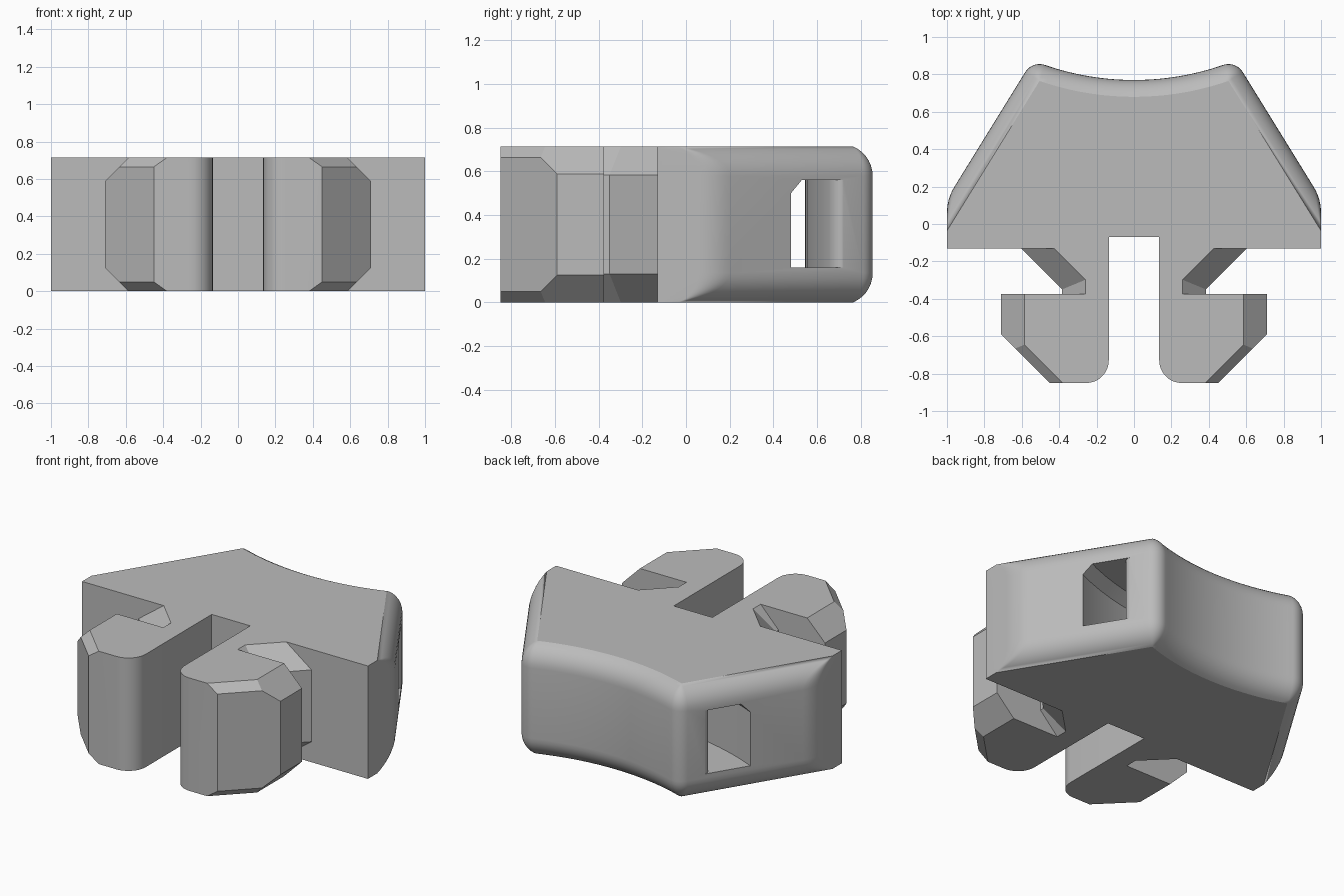
import bpy, bmesh
from math import radians, sin, cos, asin, sqrt
from mathutils import Vector

H = 0.714                      # overall height
NOTCH = 0.135                  # half width of the gap between the prongs

if "Cube" in bpy.data.objects:
    bpy.data.objects.remove(bpy.data.objects["Cube"], do_unlink=True)

grey = bpy.data.materials.new("light grey plastic")
grey.use_nodes = True
grey.diffuse_color = (0.5, 0.5, 0.5, 1)
grey.node_tree.nodes["Principled BSDF"].inputs["Base Color"].default_value = (0.5, 0.5, 0.5, 1)


def loft(levels):
    """Closed solid through (z, outline) levels with equal point counts."""
    bm = bmesh.new()
    rings = [[bm.verts.new((x, y, z)) for x, y in outline] for z, outline in levels]
    for low, high in zip(rings, rings[1:]):
        for i in range(len(low)):
            j = (i + 1) % len(low)
            bm.faces.new((low[i], low[j], high[j], high[i]))
    bm.faces.new(rings[0][::-1])
    bm.faces.new(rings[-1])
    bmesh.ops.remove_doubles(bm, verts=bm.verts, dist=1e-5)
    return bm


def make(name, bm):
    bmesh.ops.recalc_face_normals(bm, faces=bm.faces)
    mesh = bpy.data.meshes.new(name)
    bm.to_mesh(mesh)
    bm.free()
    mesh.materials.append(grey)
    obj = bpy.data.objects.new(name, mesh)
    bpy.context.collection.objects.link(obj)
    return obj


def activate(obj):
    bpy.ops.object.select_all(action='DESELECT')
    obj.select_set(True)
    bpy.context.view_layer.objects.active = obj


def smooth(obj):
    activate(obj)
    bpy.ops.object.shade_smooth_by_angle(angle=radians(20))


def cut(obj, cutter):
    cutter.hide_render = True
    mod = obj.modifiers.new("cut", 'BOOLEAN')
    mod.operation, mod.solver, mod.object = 'DIFFERENCE', 'EXACT', cutter
    activate(obj)
    bpy.ops.object.modifier_apply(modifier=mod.name)
    bpy.data.objects.remove(cutter, do_unlink=True)


def bezier(a, b, c, n):
    a, b, c = Vector(a), Vector(b), Vector(c)
    return [tuple(a * (1 - t) ** 2 + b * 2 * t * (1 - t) + c * t * t)
            for t in (i / n for i in range(n + 1))]


def mirrored(half):
    """Complete a right-hand outline whose last point lies on x = 0."""
    return half + [(-x, y) for x, y in half[-2::-1]]


# Body: slanted sides, concave back, rounded rims
CORNER = Vector((0.505, 0.765))
ARC_Y, ARC_R = 2.223, 1.543
SWING = asin(CORNER.x / ARC_R)
SLANT = radians(31.7)
RIM, RIM_H = 0.09, 0.135


def body_outline(out):
    n = Vector((cos(SLANT), sin(SLANT)))
    y = (n.dot(CORNER) + out - n.x) / n.y
    t = 0.85 * out
    half = [(1, -0.13)]
    half += bezier((1, y - t), (1, y), (1 - t * n.y, y + t * n.x), 6)
    end = radians(90) + SWING
    for i in range(11):
        a = SLANT + (end - SLANT) * i / 10
        half.append((CORNER.x + out * cos(a), CORNER.y + out * sin(a)))
    r = ARC_R - out
    for i in range(1, 15):
        a = SWING * (1 - i / 14)
        half.append((r * sin(a), ARC_Y - r * cos(a)))
    return mirrored(half)


rim_r = (RIM ** 2 + RIM_H ** 2) / (2 * RIM)
lower = []
for k in range(8):
    a = asin(RIM_H / rim_r) * (1 - k / 7)
    lower.append((RIM_H - rim_r * sin(a), RIM - rim_r * (1 - cos(a))))
stack = lower + [(H - z, o) for z, o in reversed(lower)]
body = make("body", loft([(z, body_outline(max(o, 0))) for z, o in stack]))


# Curved strap slot running from side to side, flared at its mouths
def slot_outline(front_r):
    def arc(r, x):
        return (x, ARC_Y - sqrt(r * r - x * x))
    half = [arc(front_r, 0.1 * i) for i in range(10)]
    half += [(1.0, 0.9), (0.7, 0.9)]
    half += bezier((0.625, 0.75), (0.665, 0.69), arc(1.678, 0.60), 6)
    half += [arc(1.678, 0.1 * i) for i in range(5, 0, -1)]
    back = [arc(1.678, 0)]
    return half + back + [(-x, y) for x, y in half[:0:-1]]


slot = make("slot_cutter", loft([(0.16, slot_outline(1.912)),
                                 (0.50, slot_outline(1.912)),
                                 (0.56, slot_outline(1.855))]))
cut(body, slot)

# Gap between the prongs, reaching into the body
gap = [(-NOTCH, -0.5), (NOTCH, -0.5), (NOTCH, -0.07), (-NOTCH, -0.07)]
cut(body, make("gap_cutter", loft([(-0.1, gap), (H + 0.1, gap)])))
smooth(body)


# Prong necks: chamfered stem with a diagonal brace to the body
def neck_outline(s, d):
    x = 0.385 - d
    brace = 0.735 - d * sqrt(2)
    pts = [(NOTCH, -0.375), (x, -0.375), (x, x - brace),
           (brace - 0.13, -0.13), (NOTCH, -0.13)]
    return [(s * px, py) for px, py in pts]


# Prong heads: hooked block, rounded inside, chamfered outside
def head(s):
    pts = [(0.71, -0.375), (NOTCH, -0.375)]
    for i in range(10):
        a = radians(180 + 10 * i)
        pts.append((NOTCH + 0.12 + 0.12 * cos(a), -0.73 + 0.12 * sin(a)))
    pts += [(0.45, -0.85), (0.71, -0.59)]
    outline = [(s * x, y) for x, y in pts]
    bm = loft([(0, outline), (H, outline)])
    for up in (-1, 1):
        z = H if up > 0 else 0
        for point, normal in (((0.585, 0), (1, 0)),
                              ((0.38, -0.85), (sqrt(0.5), -sqrt(0.5)))):
            bmesh.ops.bisect_plane(bm, geom=bm.verts[:] + bm.edges[:] + bm.faces[:],
                                   plane_co=(s * point[0], point[1], z),
                                   plane_no=(s * normal[0], normal[1], up),
                                   clear_outer=True)
            bmesh.ops.holes_fill(bm, edges=bm.edges[:], sides=0)
    return bm


for side, s in (("left", 1), ("right", -1)):
    neck = loft([(z, neck_outline(s, d)) for z, d in
                 ((0, 0.125), (0.13, 0), (H - 0.13, 0), (H, 0.125))])
    smooth(make(side + "_prong_neck", neck))
    smooth(make(side + "_prong_head", head(s)))
